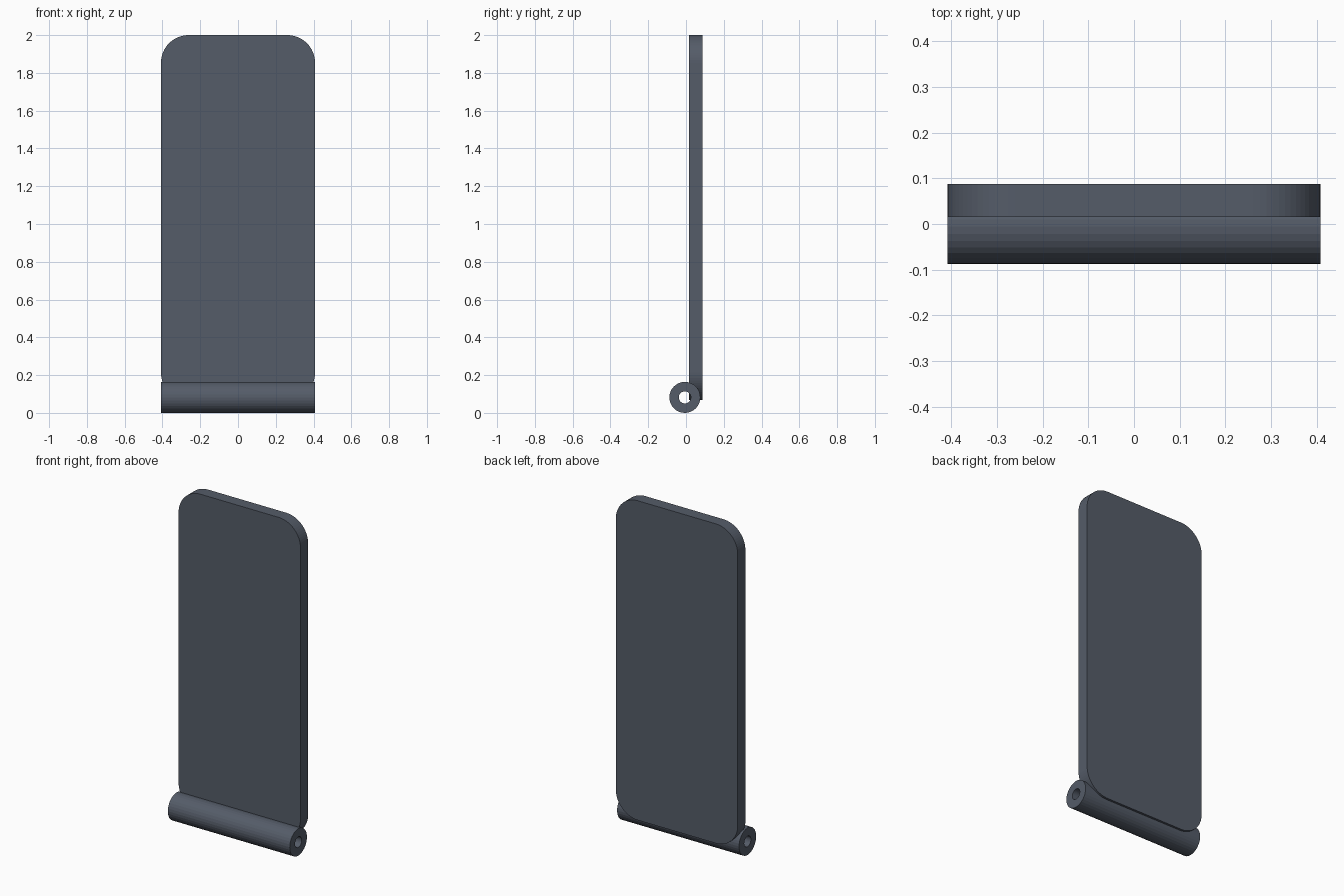
import bpy, bmesh
from math import sin, cos, pi

cube = bpy.data.objects.get("Cube")
if cube:
    bpy.data.objects.remove(cube, do_unlink=True)

steel = bpy.data.materials.new("dark_blue_grey_metal")
steel.use_nodes = True
colour = (0.09, 0.107, 0.14, 1)
steel.diffuse_color = colour
steel.node_tree.nodes["Principled BSDF"].inputs["Base Color"].default_value = colour


def arc(cx, cy, radius, start, sweep, steps):
    """Points along a circular arc, both ends included."""
    angles = [start + sweep * i / steps for i in range(steps + 1)]
    return [(cx + radius * cos(a), cy + radius * sin(a)) for a in angles]


def finish(name, bm):
    bmesh.ops.recalc_face_normals(bm, faces=bm.faces)
    mesh = bpy.data.meshes.new(name)
    bm.to_mesh(mesh)
    bm.free()
    mesh.materials.append(steel)
    obj = bpy.data.objects.new(name, mesh)
    bpy.context.collection.objects.link(obj)
    return obj


HALF = 0.408

# Flat leaf with four rounded corners, standing upright
FRONT, BACK, BOTTOM, TOP, CORNER = 0.015, 0.088, 0.067, 2.0, 0.147
outline = []
for i, (sx, z) in enumerate([(1, TOP - CORNER), (-1, TOP - CORNER),
                             (-1, BOTTOM + CORNER), (1, BOTTOM + CORNER)]):
    outline += arc(sx * (HALF - CORNER), z, CORNER, i * pi / 2, pi / 2, 16)
bm = bmesh.new()
face = bm.faces.new([bm.verts.new((x, FRONT, z)) for x, z in outline])
extruded = bmesh.ops.extrude_face_region(bm, geom=[face], use_keep_orig=True)
moved = [g for g in extruded["geom"] if isinstance(g, bmesh.types.BMVert)]
bmesh.ops.translate(bm, verts=moved, vec=(0, BACK - FRONT, 0))
finish("hinge_leaf", bm)

# Hollow barrel along the lower front edge
OUTER, INNER, SIDES = 0.082, 0.032, 32
CENTRE_Y = -0.006
bm = bmesh.new()
rings = []
for x, radius in [(-HALF, OUTER), (HALF, OUTER), (HALF, INNER), (-HALF, INNER)]:
    circle = arc(CENTRE_Y, OUTER, radius, 0, 2 * pi, SIDES)[:-1]
    rings.append([bm.verts.new((x, y, z)) for y, z in circle])
for k, ring in enumerate(rings):
    after = rings[(k + 1) % len(rings)]
    for i in range(SIDES):
        j = (i + 1) % SIDES
        bm.faces.new((ring[i], ring[j], after[j], after[i]))
finish("hinge_barrel", bm)
